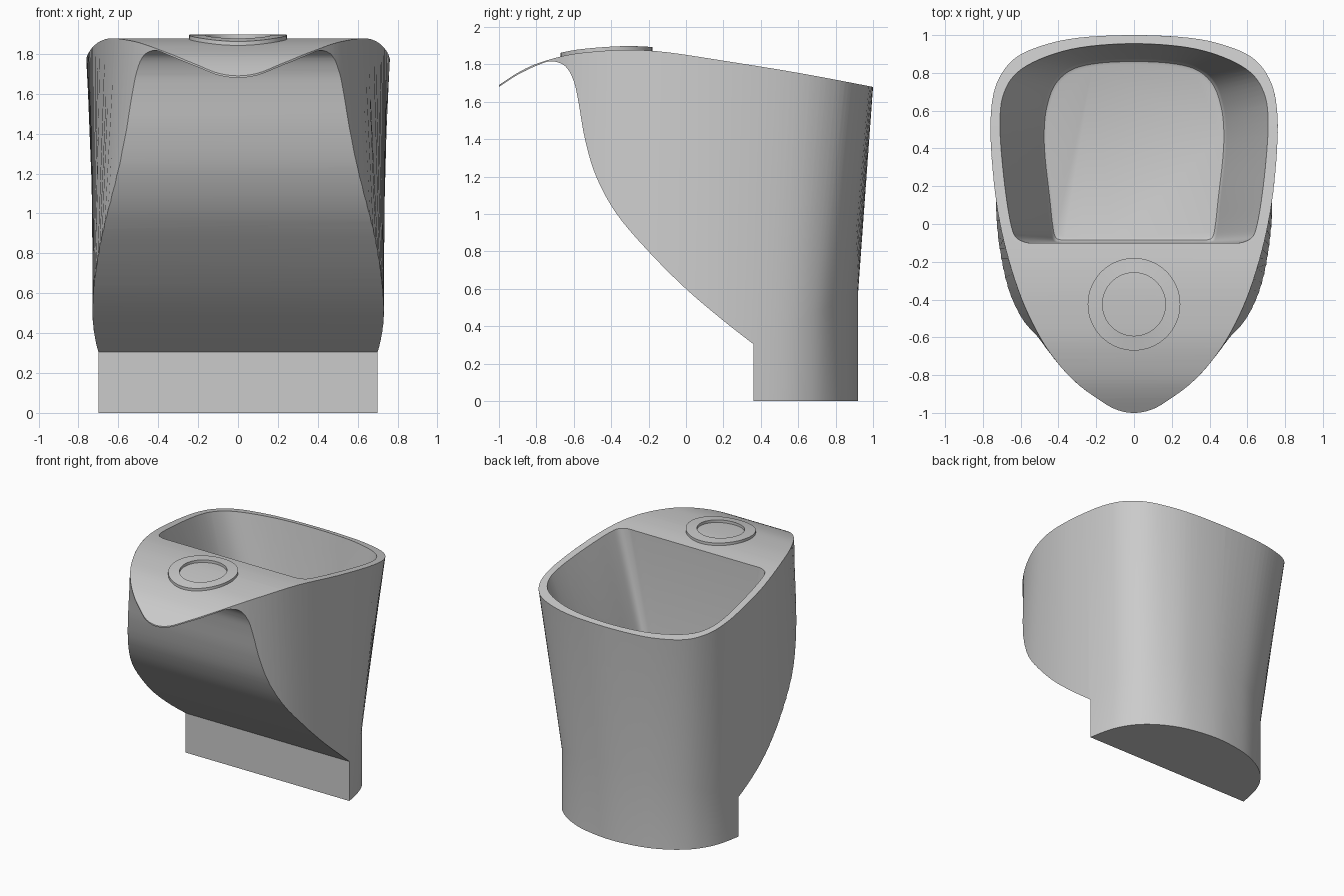
import bpy, bmesh, math
from mathutils import Vector

cube = bpy.data.objects.get("Cube")
if cube:
    bpy.data.objects.remove(cube, do_unlink=True)

grey = bpy.data.materials.new("light_grey")
grey.use_nodes = True
grey.diffuse_color = (0.6, 0.6, 0.6, 1)
grey.node_tree.nodes["Principled BSDF"].inputs["Base Color"].default_value = (0.6, 0.6, 0.6, 1)


def spline(points, closed=False, steps=5):
    """Smooth curve through the control points."""
    pts = [Vector(p) for p in points]
    n = len(pts)
    at = (lambda i: pts[i % n]) if closed else (lambda i: pts[max(0, min(n - 1, i))])
    out = []
    for i in range(n if closed else n - 1):
        a, b, c, d = (at(i + k) for k in (-1, 0, 1, 2))
        for s in range(steps):
            t = s / steps
            out.append(0.5 * (2 * b + (c - a) * t + (2 * a - 5 * b + 4 * c - d) * t ** 2
                              + (3 * b - a - 3 * c + d) * t ** 3))
    if not closed:
        out.append(pts[-1])
    return out


def outline(half):
    """Closed plan outline from its +x half, front to back."""
    mirrored = [(-x, y) for x, y in half[-2:0:-1]]
    return spline(half + mirrored, closed=True)


def loft(name, rings):
    bm = bmesh.new()
    rows = [[bm.verts.new(p) for p in ring] for ring in rings]
    n = len(rows[0])
    for low, high in zip(rows, rows[1:]):
        for i in range(n):
            j = (i + 1) % n
            bm.faces.new((low[i], low[j], high[j], high[i]))
    bm.faces.new(rows[0][::-1])
    bm.faces.new(rows[-1])
    return finish(name, bm)


def finish(name, bm):
    bmesh.ops.recalc_face_normals(bm, faces=bm.faces)
    mesh = bpy.data.meshes.new(name)
    bm.to_mesh(mesh)
    bm.free()
    mesh.materials.append(grey)
    obj = bpy.data.objects.new(name, mesh)
    bpy.context.collection.objects.link(obj)
    return obj


def activate(obj):
    bpy.ops.object.select_all(action="DESELECT")
    obj.select_set(True)
    bpy.context.view_layer.objects.active = obj


def boolean(obj, cutter, operation):
    cutter.hide_render = True
    mod = obj.modifiers.new("cut", "BOOLEAN")
    mod.operation, mod.solver, mod.object = operation, "EXACT", cutter
    activate(obj)
    bpy.ops.object.modifier_apply(modifier=mod.name)
    bpy.data.objects.remove(cutter, do_unlink=True)


# Side profile: crown on top, concave underside, flat foot
crown = spline([(-1.03, 1.67), (-1, 1.69), (-.9, 1.755), (-.8, 1.803), (-.65, 1.847), (-.5, 1.868),
                (-.3, 1.878), (-.1, 1.865), (.2, 1.82), (.6, 1.755), (1, 1.68), (1.2, 1.64)])
belly = spline([(.36, .305), (.2, .43), (0, .6), (-.2, .8), (-.37, 1.0), (-.48, 1.2), (-.54, 1.4),
                (-.575, 1.6), (-.6, 1.71), (-.645, 1.79), (-.72, 1.817), (-.8, 1.793),
                (-.9, 1.745), (-1, 1.68), (-1.03, 1.66)])


def crown_z(y):
    for a, b in zip(crown, crown[1:]):
        if y <= b.x:
            return a.y + (b.y - a.y) * (y - a.x) / (b.x - a.x)
    return crown[-1].y


# Plan outlines of the rim and of the foot
rim = outline([(0, -1), (.1, -.98), (.2, -.92), (.3, -.845), (.4, -.74), (.5, -.595), (.6, -.385),
               (.68, -.13), (.73, .12), (.757, .4), (.757, .6), (.725, .75), (.64, .87),
               (.5, .94), (.3, .985), (0, 1)])
foot = outline([(0, -1), (.12, -.98), (.23, -.92), (.36, -.845), (.5, -.74), (.65, -.595),
                (.715, -.385), (.73, -.13), (.73, .12), (.7, .36), (.66, .54), (.6, .66),
                (.52, .75), (.4, .83), (.24, .89), (0, .92)])

# Tapered shell: straight foot up to a slanted crease, then flared to the rim
crease = [Vector((p.x, p.y, .305 + .49 * (p.y - .36))) for p in foot]
top = [Vector((p.x, p.y, crown_z(p.y))) for p in rim]
body = loft("body", [[Vector((p.x, p.y, -.8)) for p in crease], crease,
                     [a.lerp(b, 1.1) for a, b in zip(crease, top)]])

profile = crown + [Vector((1.2, 0)), Vector((.36, 0))] + belly
slab = loft("profile_slab", [[(x, p.x, p.y) for p in profile] for x in (-1, 1)])
boolean(body, slab, "INTERSECT")

# Open bin with a rounded floor
mouth = outline([(0, -.1), (.3, -.1), (.5, -.1), (.57, -.098), (.625, -.07), (.65, -.01), (.675, .13),
                 (.7, .35), (.71, .55), (.69, .69), (.62, .8), (.48, .88), (.28, .935), (0, .955)])
floor = outline([(0, -.1), (.2, -.1), (.34, -.1), (.4, -.098), (.43, -.08), (.445, -.01), (.46, .13),
                 (.485, .35), (.49, .5), (.475, .63), (.43, .75), (.34, .83), (.2, .865), (0, .875)])
base_z = 1.0
centre = Vector((0, .38))
rings = []
for inset, lift in ((.06, 0), (.03, .006), (.01, .022), (0, .05)):
    ring = [p.lerp(centre, inset) for p in floor]
    rings.append([Vector((p.x, p.y, base_z + lift)) for p in ring])
mouth_top = [Vector((p.x, p.y, crown_z(p.y))) for p in mouth]
rings.append([a.lerp(b, 1.15) for a, b in zip(rings[-1], mouth_top)])
boolean(body, loft("bin_cutter", rings), "DIFFERENCE")

# Raised ring following the crown
bm = bmesh.new()
count = 64
loops = []
for radius, lift in ((.245, -.01), (.245, .02), (.167, .02), (.167, -.01)):
    loop = []
    for i in range(count):
        a = math.tau * i / count
        y = -.425 + radius * math.sin(a)
        loop.append(bm.verts.new((radius * math.cos(a), y, crown_z(y) + lift)))
    loops.append(loop)
for k in range(4):
    low, high = loops[k], loops[(k + 1) % 4]
    for i in range(count):
        j = (i + 1) % count
        bm.faces.new((low[i], low[j], high[j], high[i]))
cup_ring = finish("cup_ring", bm)

for obj in (body, cup_ring):
    activate(obj)
    bpy.ops.object.shade_smooth_by_angle(angle=math.radians(30))
